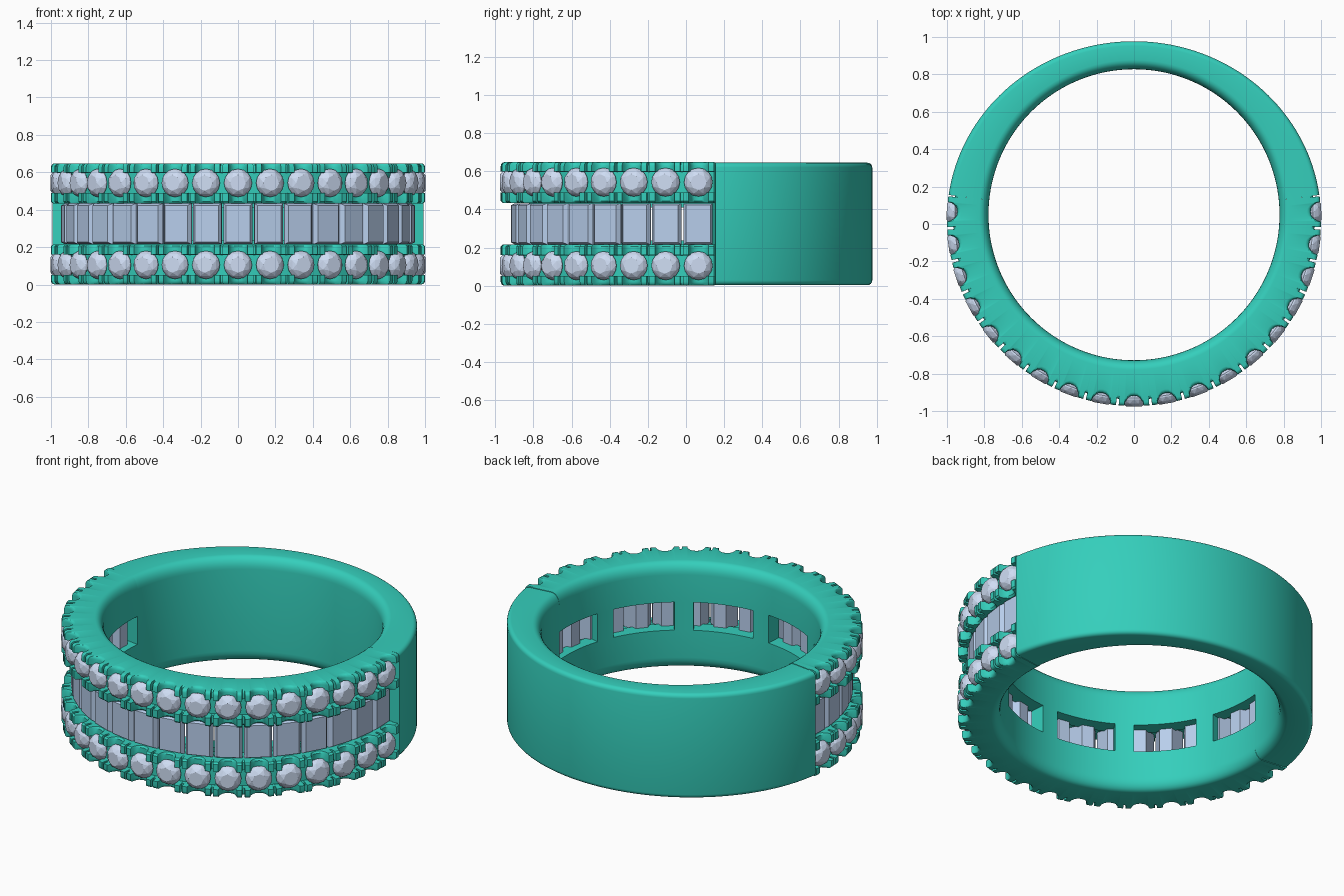
import bpy, bmesh
from math import sin, cos, pi, radians, degrees, sqrt
from mathutils import Matrix, Vector

if "Cube" in bpy.data.objects:
    bpy.data.objects.remove(bpy.data.objects["Cube"])

CY, H = 0.027, 0.648            # centre of the outer circle, band height
N, PITCH = 9, 10.25             # stones each side of the front one, spacing in degrees
END = (N + 0.5) * PITCH         # where the set front half stops


def material(name, col):
    m = bpy.data.materials.new(name)
    m.diffuse_color = (*col, 1)
    m.use_nodes = True
    m.node_tree.nodes["Principled BSDF"].inputs["Base Color"].default_value = m.diffuse_color
    return m


METAL = material("green_metal", (0.035, 0.62, 0.50))
ROUND = material("pale_stone", (0.62, 0.72, 0.90))
BAGUETTE = material("blue_stone", (0.48, 0.62, 0.84))


def r_in(a):
    # finger hole is a circle set slightly back from the outer circle
    d, c, s = 0.0225, cos(radians(a)), sin(radians(a))
    return -d * c + sqrt(0.778 ** 2 - (d * s) ** 2)


def r_back(a):
    # plain back thins towards the rear
    return 1 / sqrt(sin(radians(a)) ** 2 + (cos(radians(a)) / 0.95) ** 2)


def arc(r, z, dr, dz, a0, a1, n):
    out = []
    for i in range(n + 1):
        t = radians(a0 + (a1 - a0) * i / n)
        out.append((r + dr * cos(t), z + dz * sin(t)))
    return out


def sweep(name, stations):
    """Skin a list of (angle, [(radius, z), ...]) sections and cap both ends."""
    bm = bmesh.new()
    rows = []
    for a, sec in stations:
        s, c = sin(radians(a)), cos(radians(a))
        rows.append([bm.verts.new((r * s, CY - r * c, z)) for r, z in sec])
    n = len(rows[0])
    for p, q in zip(rows, rows[1:]):
        for i in range(n):
            j = (i + 1) % n
            bm.faces.new((p[i], p[j], q[j], q[i]))
    bm.faces.new(rows[0])
    bm.faces.new(rows[-1])
    bmesh.ops.recalc_face_normals(bm, faces=bm.faces)
    me = bpy.data.meshes.new(name)
    bm.to_mesh(me)
    bm.free()
    me.materials.append(METAL)
    ob = bpy.data.objects.new(name, me)
    bpy.context.collection.objects.link(ob)
    bpy.ops.object.select_all(action='DESELECT')
    ob.select_set(True)
    bpy.context.view_layer.objects.active = ob
    bpy.ops.object.shade_smooth_by_angle(angle=radians(32))
    return ob


# plain back half of the band
def back_section(a):
    ri, ro, lo, hi = r_in(a), r_back(a), 0.003, H - 0.003
    return (arc(ri + 0.05, lo + 0.07, 0.05, 0.07, 180, 270, 6)
            + arc(ro - 0.025, lo + 0.025, 0.025, 0.025, 270, 360, 4)
            + arc(ro - 0.025, hi - 0.025, 0.025, 0.025, 0, 90, 4)
            + arc(ri + 0.05, hi - 0.07, 0.05, 0.07, 90, 180, 6))


STEPS = 84
angles = [END + (360 - 2 * END) * i / STEPS for i in range(STEPS + 1)]
sweep("plain_back", [(a, back_section(a)) for a in angles])

# stone-set rails: scalloped under each stone, slit between the prongs
HALF = [(0, .945), (.02, .948), (.035, .958), (.047, .978), (.052, 1),
        (.082, 1), (.083, .965), (.0893, .965)]
PATTERN = [(-t, r) for t, r in HALF[:0:-1]] + HALF


def rail_section(a, ro):
    ri, rm = r_in(a), 0.94
    return (arc(ri + 0.05, 0.07, 0.05, 0.07, 180, 270, 6)
            + arc(ro - 0.02, 0.02, 0.02, 0.02, 270, 360, 3)
            + [(ro, .05), (rm, .052), (rm, .158), (ro, .16), (ro, .205), (ro - .01, .215),
               (.85, .215), (.85, .238), (ri, .238)])


rail = []
for k in range(-N, N + 1):
    for t, r in PATTERN:
        a = k * PITCH + degrees(t)
        rail.append((a, rail_section(a, r)))
sweep("lower_rail", rail)
sweep("upper_rail", [(a, [(r, H - z) for r, z in sec]) for a, sec in rail])

# bars between the inner windows
for k in range(-2, 3):
    mid = k * 34.7
    sweep("window_bar", [(a, [(r_in(a), .236), (.85, .236), (.85, H - .236), (r_in(a), H - .236)])
                         for a in [mid - 4 + i for i in range(9)]])


# stones
def hull_mesh(name, pts, mat):
    bm = bmesh.new()
    for p in pts:
        bm.verts.new(p)
    res = bmesh.ops.convex_hull(bm, input=bm.verts)
    bmesh.ops.dissolve_limit(bm, angle_limit=radians(1), verts=bm.verts, edges=bm.edges)
    bmesh.ops.recalc_face_normals(bm, faces=bm.faces)
    me = bpy.data.meshes.new(name)
    bm.to_mesh(me)
    bm.free()
    me.materials.append(mat)
    return me


def ring(n, r, h, turn=0):
    return [(r * cos(2 * pi * (i + turn) / n), r * sin(2 * pi * (i + turn) / n), h) for i in range(n)]


round_mesh = hull_mesh("round_stone", ring(8, .042, .036) + ring(8, .064, .021, .5)
                       + ring(16, .075, 0) + ring(16, .075, -.008) + [(0, 0, -.06)], ROUND)

bag_pts = []
for w, l, h in ((.064, .098, 0), (.077, .108, -.02), (.077, .108, -.035), (.035, .09, -.125)):
    bag_pts += [(sx * w, sy * l, h) for sx in (-1, 1) for sy in (-1, 1)]
bag_mesh = hull_mesh("baguette_stone", bag_pts, BAGUETTE)


def place(name, mesh, a, r, z):
    s, c = sin(radians(a)), cos(radians(a))
    m = Matrix(((c, 0, s), (s, 0, -c), (0, 1, 0))).to_4x4()
    m.translation = Vector((r * s, CY - r * c, z))
    ob = bpy.data.objects.new(name, mesh)
    ob.matrix_world = m
    bpy.context.collection.objects.link(ob)


for k in range(-N, N + 1):
    a = k * PITCH
    place("lower_round_stone", round_mesh, a, .966, .105)
    place("upper_round_stone", round_mesh, a, .966, H - .105)
    place("baguette_stone", bag_mesh, a, .945, H / 2)
